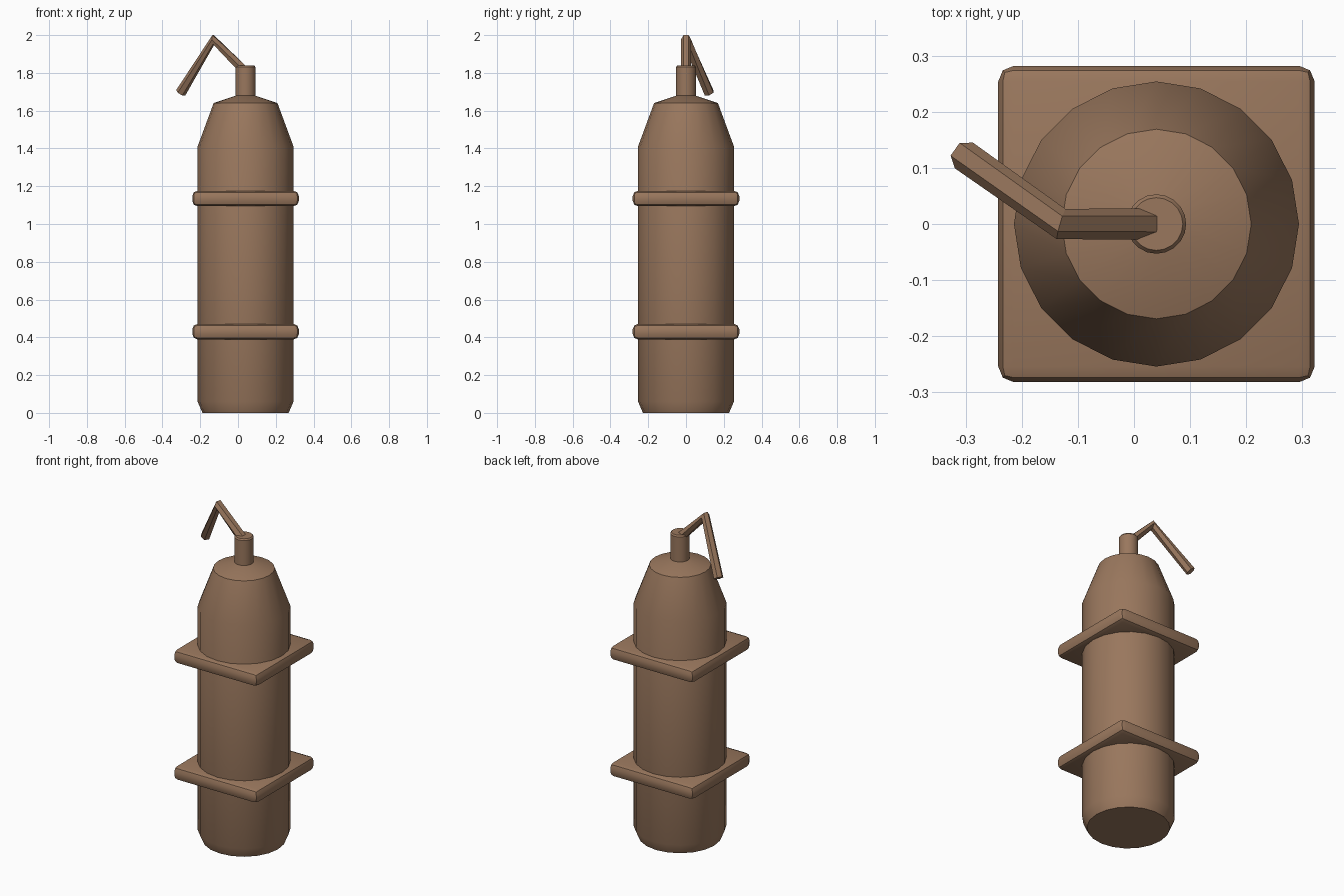
import bpy, bmesh, math
from mathutils import Vector

if "Cube" in bpy.data.objects:
    bpy.data.objects.remove(bpy.data.objects["Cube"])

CX = 0.04  # axis of the tank

brown = bpy.data.materials.new("warm brown")
brown.diffuse_color = (0.32, 0.185, 0.11, 1)
brown.use_nodes = True
brown.node_tree.nodes["Principled BSDF"].inputs["Base Color"].default_value = brown.diffuse_color


def finish(name, bm, smooth=None):
    """Turn a bmesh into a named, coloured object."""
    bmesh.ops.recalc_face_normals(bm, faces=bm.faces[:])
    me = bpy.data.meshes.new(name)
    bm.to_mesh(me)
    bm.free()
    me.materials.append(brown)
    ob = bpy.data.objects.new(name, me)
    bpy.context.collection.objects.link(ob)
    if smooth:
        bpy.ops.object.select_all(action='DESELECT')
        bpy.context.view_layer.objects.active = ob
        ob.select_set(True)
        bpy.ops.object.shade_smooth_by_angle(angle=math.radians(smooth))
    return ob


def skin(bm, rings):
    """Bridge consecutive rings of points and cap both ends."""
    loops = [[bm.verts.new(p) for p in ring] for ring in rings]
    n = len(loops[0])
    for a, b in zip(loops, loops[1:]):
        for i in range(n):
            j = (i + 1) % n
            bm.faces.new((a[i], a[j], b[j], b[i]))
    bm.faces.new(loops[0])
    bm.faces.new(loops[-1])


def lathe(name, profile, sides):
    bm = bmesh.new()
    step = 2 * math.pi / sides
    skin(bm, [[(CX + r * math.cos(i * step), r * math.sin(i * step), z)
               for i in range(sides)] for r, z in profile])
    return finish(name, bm, 31)


# Tank with chamfered foot, tapered shoulder and shallow cap
lathe("tank", [(0.222, 0.005), (0.228, 0.0), (0.254, 0.06), (0.254, 1.41),
               (0.169, 1.64), (0.05, 1.68)][1:], 20)

# Neck on top
lathe("neck", [(0.053, 1.66), (0.053, 1.83), (0.047, 1.838)], 20)

# Two square retaining bands with rounded edges
for name, z in (("lower_band", 0.43), ("upper_band", 1.135)):
    bm = bmesh.new()
    bmesh.ops.create_cube(bm, size=1)
    for v in bm.verts:
        v.co = (CX + v.co.x * 0.564, v.co.y * 0.564, z + v.co.z * 0.082)
    bmesh.ops.bevel(bm, geom=bm.edges[:], offset=0.028, segments=2,
                    profile=0.5, affect='EDGES')
    finish(name, bm, 40)

# Bent six-sided hose: rings of constant size along the path
path = [Vector(p) for p in ((0.04, 0, 1.805), (-0.13, 0, 1.976), (-0.303, 0.122, 1.695))]
t1 = (path[1] - path[0]).normalized()
t2 = (path[2] - path[1]).normalized()
rings = []
for p, n in zip(path, (t1, (t1 + t2).normalized(), t2)):
    side = Vector((-n.y, n.x, 0)).normalized()
    up = n.cross(side)
    rings.append([p + 0.028 * (side * math.cos(k * math.pi / 3) + up * math.sin(k * math.pi / 3))
                  for k in range(6)])
bm = bmesh.new()
skin(bm, rings)
finish("hose", bm)
